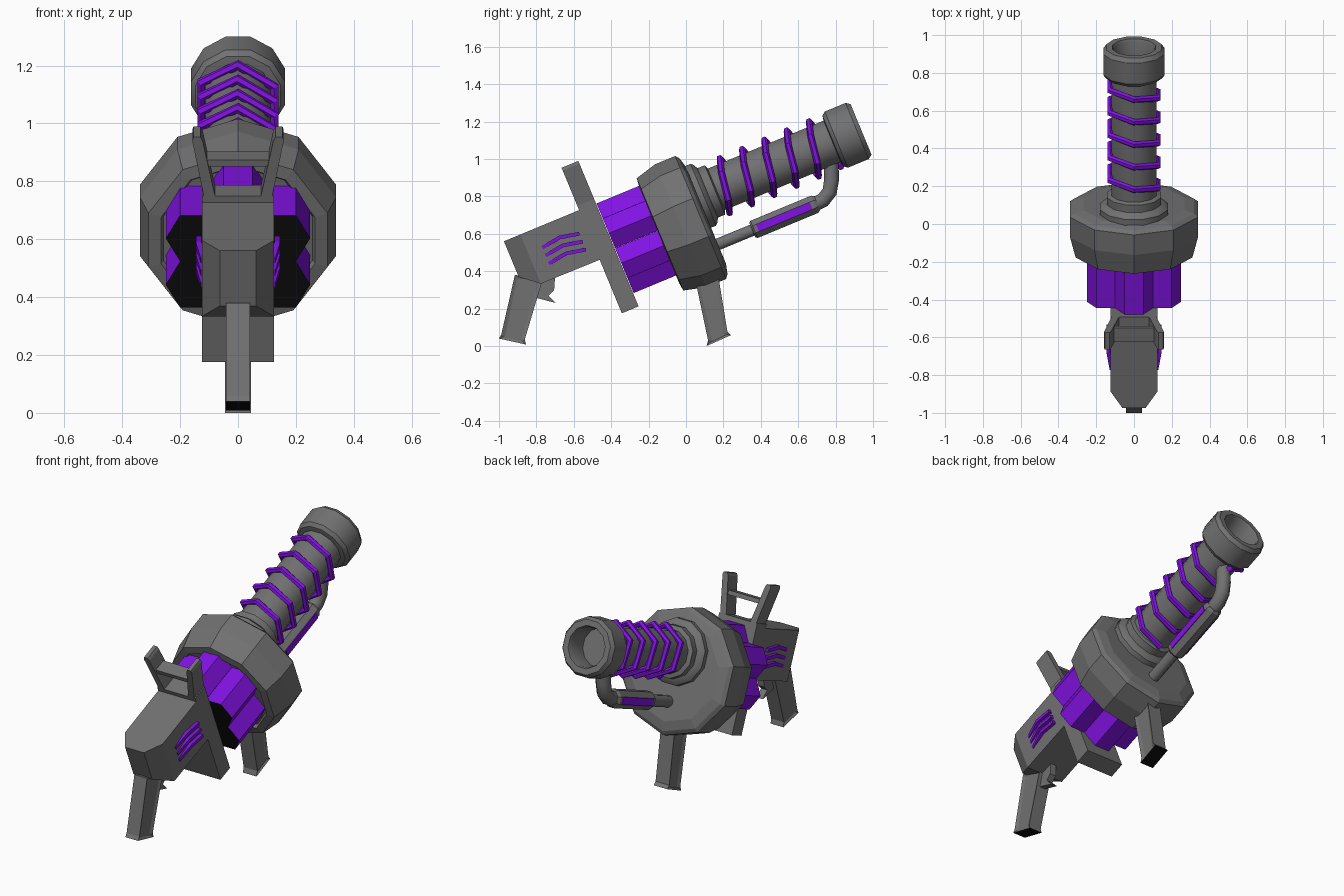
import bpy, bmesh, math
from mathutils import Vector

if "Cube" in bpy.data.objects:
    bpy.data.objects.remove(bpy.data.objects["Cube"])

TILT = math.radians(22.5)      # the whole weapon is pitched up; local y = bore axis


def material(name, rgb):
    m = bpy.data.materials.new(name)
    m.diffuse_color = (*rgb, 1)
    m.use_nodes = True
    m.node_tree.nodes["Principled BSDF"].inputs["Base Color"].default_value = m.diffuse_color
    return m


GREY = material("gunmetal grey", (0.165, 0.165, 0.165))
PURPLE = material("glowing purple", (0.22, 0.006, 0.76))
BLACK = material("black", (0.004, 0.004, 0.004))


def finish(name, bm, mats, tilt=True, smooth=None):
    bmesh.ops.recalc_face_normals(bm, faces=bm.faces)
    me = bpy.data.meshes.new(name)
    bm.to_mesh(me)
    bm.free()
    for m in mats:
        me.materials.append(m)
    ob = bpy.data.objects.new(name, me)
    bpy.context.collection.objects.link(ob)
    if tilt:
        ob.rotation_euler.x = TILT
    if smooth:
        bpy.ops.object.select_all(action='DESELECT')
        ob.select_set(True)
        bpy.context.view_layer.objects.active = ob
        bpy.ops.object.shade_smooth_by_angle(angle=math.radians(smooth))
    return ob


def skin(bm, rings):
    """Join rings of points into a closed-ended tube."""
    vs = [[bm.verts.new(p) for p in ring] for ring in rings]
    n = len(vs[0])
    for a, b in zip(vs, vs[1:]):
        for i in range(n):
            bm.faces.new((a[i], a[(i + 1) % n], b[(i + 1) % n], b[i]))
    bm.faces.new(vs[0])
    bm.faces.new(vs[-1])


def lathe(name, profile, n, phase, cx, cv, mat, smooth=None, cap=None):
    """Turn (position, radius) pairs around the bore direction."""
    bm = bmesh.new()
    angles = [math.radians(phase) + math.tau * i / n for i in range(n)]
    skin(bm, [[(cx + r * math.cos(a), u, cv + r * math.sin(a)) for a in angles]
              for u, r in profile])
    mats = [mat]
    if cap:
        mats.append(cap)
        bm.normal_update()
        for f in bm.faces:
            f.material_index = int(abs(f.normal.y) > 0.9)
    return finish(name, bm, mats, smooth=smooth)


def sweep(name, path, r, n, ref, mat, smooth=None):
    """Sweep an n-sided section along a path."""
    bm, pts, rings = bmesh.new(), [Vector(p) for p in path], []
    for i, p in enumerate(pts):
        t = (pts[min(i + 1, len(pts) - 1)] - pts[max(i - 1, 0)]).normalized()
        s = t.cross(Vector(ref)).normalized()
        w = s.cross(t)
        rings.append([p + r * (s * math.cos(a) + w * math.sin(a)) for a in
                      [math.tau * (k + .5) / n for k in range(n)]])
    skin(bm, rings)
    return finish(name, bm, [mat], smooth=smooth)


def prism(name, outline, half, mats, tilt=True, inset=None, black_below=False):
    """Side outline (y, z) extruded across x."""
    bm = bmesh.new()
    skin(bm, [[(x, y, z) for y, z in outline] for x in (-half, half)])
    bmesh.ops.recalc_face_normals(bm, faces=bm.faces)
    if inset:
        sides = [f for f in bm.faces if abs(f.normal.x) > 0.9]
        bmesh.ops.inset_individual(bm, faces=sides, thickness=inset, depth=-0.008)
    if black_below:
        bm.normal_update()
        for f in bm.faces:
            f.material_index = int(f.normal.z < -0.8 and f.calc_center_median().z < 0.1)
    return finish(name, bm, mats, tilt=tilt)


def rect(u0, u1, v0, v1):
    return [(u0, v0), (u1, v0), (u1, v1), (u0, v1)]


# big ten-sided drum
lathe("drum", [(0.115, 0.27), (0.095, 0.28), (0.10, 0.325), (0.22, 0.356), (0.335, 0.356),
               (0.352, 0.335), (0.366, 0.28)], 10, 18, 0, 0.605, GREY)

# barrel with stepped collars, and hollow muzzle
BORE = 0.712
lathe("barrel", [(0.34, 0.185), (0.395, 0.185), (0.41, 0.17), (0.42, 0.148), (0.462, 0.148),
                 (0.47, 0.124), (1.17, 0.124)], 12, 15, 0, BORE, GREY, smooth=32)
lathe("muzzle", [(1.14, 0.12), (1.145, 0.152), (1.165, 0.168), (1.285, 0.168), (1.308, 0.152),
                 (1.308, 0.118), (1.295, 0.112), (1.175, 0.108)], 12, 15, 0, BORE, GREY, smooth=32)

# six-sided coil wound five turns around the barrel
coil = []
for i in range(31):
    a = math.tau * i / 6
    coil.append((0.146 * math.sin(a), 0.487 + 0.129 * i / 6, BORE - 0.146 * math.cos(a)))
sweep("barrel_coil", coil, 0.018, 6, (0, 1, 0), PURPLE)

# six purple hexagonal chambers with black ends
for i in range(6):
    a = math.radians(90 + 60 * i)
    lathe(f"chamber_{i + 1}", [(-0.15, 0.0995), (0.14, 0.0995)], 6, 0,
          0.173 * math.cos(a), 0.628 + 0.173 * math.sin(a), PURPLE, cap=BLACK)

# feed pipe below the barrel: thin pipe, thick canister, elbow
PIPE = 0.437
lathe("feed_pipe", [(0.33, 0.034), (0.60, 0.034)], 8, 22.5, 0, PIPE, GREY, smooth=50)
lathe("feed_canister", [(0.565, 0.045), (0.575, 0.054), (0.925, 0.054), (0.94, 0.044)],
      8, 22.5, 0, PIPE, GREY)
sweep("feed_elbow", [(0, 0.92, PIPE), (0, 0.975, 0.44), (0, 1.025, 0.468), (0, 1.06, 0.525),
                     (0, 1.10, 0.63)], 0.043, 8, (1, 0, 0), GREY, smooth=50)
prism("canister_panels", rect(0.595, 0.905, PIPE - 0.021, PIPE + 0.021), 0.054, [PURPLE])

# rear plate, with splayed sight prongs and crossbar
prism("rear_plate", rect(-0.25, -0.153, 0.293, 0.915), 0.125, [GREY])
for s, side in ((-1, "left"), (1, "right")):
    bm = bmesh.new()
    skin(bm, [[(s * x, u, v) for x, u in ((a, -0.25), (b, -0.25), (b, -0.153), (a, -0.153))]
              for a, b, v in ((0.068, 0.108, 0.86), (0.122, 0.158, 1.12), (0.13, 0.154, 1.135))])
    finish(f"sight_prong_{side}", bm, [GREY])
prism("sight_crossbar", rect(-0.24, -0.163, 1.02, 1.045), 0.11, [GREY])

# rear body, chamfered at the back on three sides
bm = bmesh.new()
skin(bm, [[(-w, u, v0), (w, u, v0), (w, u, 0.89), (-w, u, 0.89)]
          for w, u, v0 in ((0.125, -0.2, 0.602), (0.125, -0.59, 0.605), (0.062, -0.685, 0.684))])
finish("rear_body", bm, [GREY])

# three bent purple vents on each side of the body
for s, side in ((-1, "left"), (1, "right")):
    for i in range(3):
        d = 0.046 * i
        sweep(f"vent_{side}_{i + 1}", [(s * 0.119, -0.507, 0.780 - d), (s * 0.136, -0.402, 0.795 - d),
                                       (s * 0.136, -0.297, 0.773 - d)], 0.014, 4, (1, 0, 0), PURPLE)

# rear grip, trigger and front leg, standing on the ground
prism("rear_grip", [(-0.915, 0.38), (-0.988, 0.06), (-1.0, 0.04), (-0.855, 0.008), (-0.862, 0.035),
                    (-0.765, 0.36)], 0.042, [GREY, BLACK], False, 0.022, True)
prism("trigger", [(-0.79, 0.36), (-0.70, 0.37), (-0.705, 0.30), (-0.735, 0.27), (-0.695, 0.23),
                  (-0.83, 0.265)], 0.02, [GREY], False)
prism("front_leg", [(0.04, 0.40), (0.118, 0.03), (0.11, 0.0), (0.24, 0.058), (0.222, 0.075),
                    (0.165, 0.42)], 0.045, [GREY, BLACK], False, 0.022, True)
